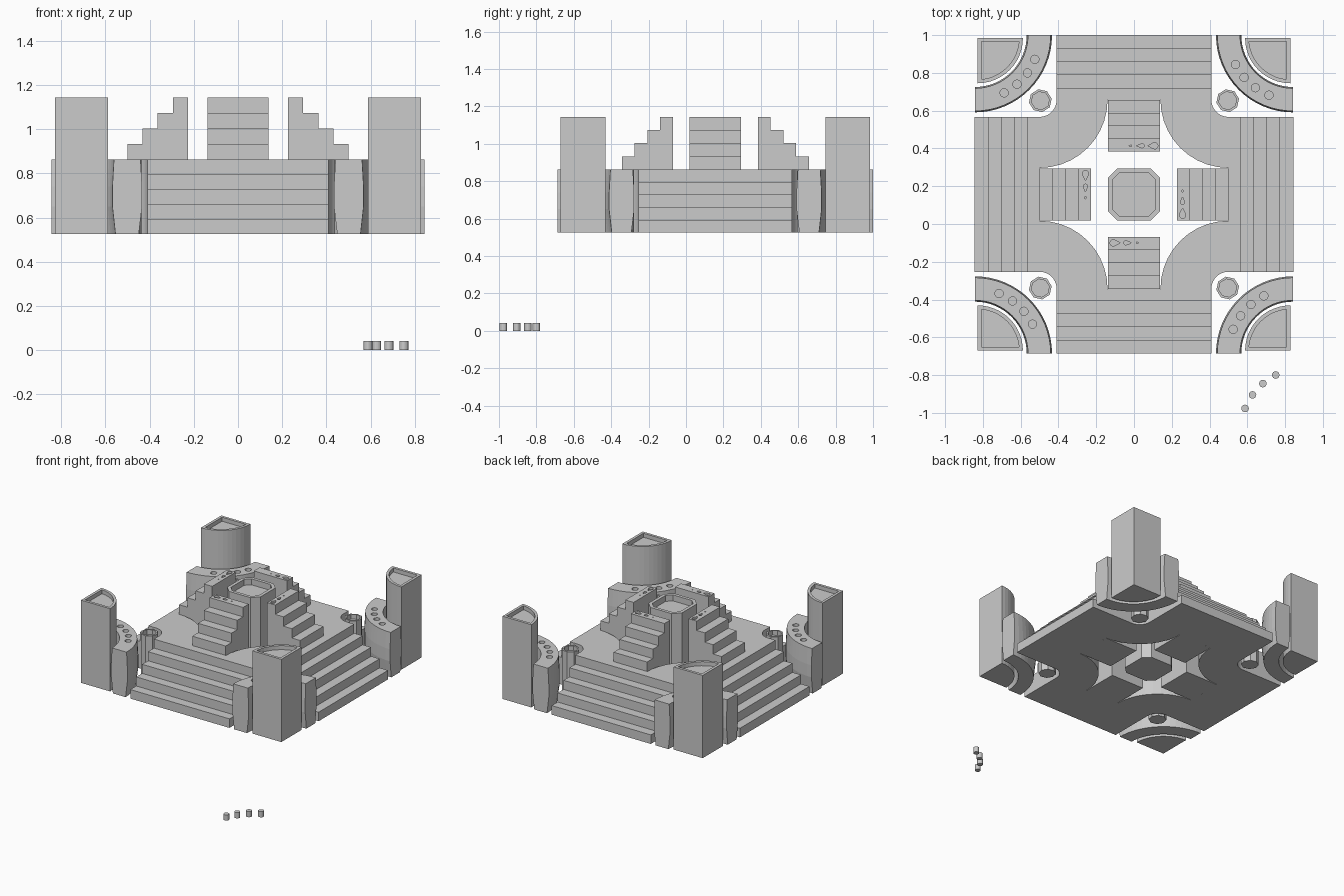
import bpy, bmesh
from math import sin, cos, pi, radians
from mathutils import Matrix

if "Cube" in bpy.data.objects:
    bpy.data.objects.remove(bpy.data.objects["Cube"])

CY = 0.157                       # plan centre of the terrace
Z0, Z1, Z2 = 0.525, 0.863, 1.143  # underside, platform, upper level


def loft(name, rings, caps=True, skip=None, inset=0, depth=0):
    """Skin a list of closed rings; optionally sink a recess in the last cap."""
    bm = bmesh.new()
    vs = [[bm.verts.new(p) for p in r] for r in rings]
    n = len(vs[0])
    for a, b in zip(vs, vs[1:]):
        for i in range(n):
            if i != skip:
                j = (i + 1) % n
                bm.faces.new((a[i], a[j], b[j], b[i]))
    top = None
    if caps:
        bm.faces.new(vs[0][::-1])
        top = bm.faces.new(vs[-1])
    bmesh.ops.recalc_face_normals(bm, faces=bm.faces[:])
    if depth:
        bmesh.ops.inset_region(bm, faces=[top], thickness=inset, use_even_offset=True)
        ext = bmesh.ops.extrude_face_region(bm, geom=[top])["geom"]
        bmesh.ops.translate(bm, vec=(0, 0, -depth),
                            verts=[v for v in ext if isinstance(v, bmesh.types.BMVert)])
        if top.is_valid:
            bm.faces.remove(top)
        bmesh.ops.recalc_face_normals(bm, faces=bm.faces[:])
    me = bpy.data.meshes.new(name)
    bm.to_mesh(me)
    bm.free()
    ob = bpy.data.objects.new(name, me)
    bpy.context.collection.objects.link(ob)
    return ob


def prism(name, pts, z0, z1, **kw):
    return loft(name, [[(x, y, z) for x, y in pts] for z in (z0, z1)], **kw)


def arc(cx, cy, r, a0, a1, n):
    return [(cx + r * cos(radians(a0 + (a1 - a0) * i / n)),
             cy + r * sin(radians(a0 + (a1 - a0) * i / n))) for i in range(n + 1)]


def sweep(name, cx, cy, prof, a0, a1, n, **kw):
    """Turn an (r, z) profile around a vertical axis through part of a circle."""
    rings = []
    for i in range(n + 1):
        a = radians(a0 + (a1 - a0) * i / n)
        rings.append([(cx + r * cos(a), cy + r * sin(a), z) for r, z in prof])
    return loft(name, rings, **kw)


def across(name, prof, w, **kw):
    """Extrude a (y, z) profile across x from -w to w."""
    return loft(name, [[(x, y, z) for y, z in prof] for x in (-w, w)], **kw)


def drill(ob, cutters):
    for c in cutters:
        m = ob.modifiers.new("hole", 'BOOLEAN')
        m.object, m.operation, m.solver = c, 'DIFFERENCE', 'EXACT'
        bpy.context.view_layer.objects.active = ob
        bpy.ops.object.modifier_apply(modifier=m.name)
    for c in cutters:
        bpy.data.objects.remove(c)


def stairs(start, tread, top, rise, count, inner):
    """Profile of steps that descend towards -y."""
    prof, y, z = [(inner, Z0), (inner, top)], start, top
    for _ in range(count):
        prof += [(y, z), (y, z - rise)]
        y, z = y - tread, z - rise
    return prof + [(y, z), (y, Z0)]


parts = []

# Broad outer stairs, open on the inside where they meet the platform
rise = (Z1 - Z0) / 5
parts.append(across("outer_stairs", stairs(-0.564, 0.0698, Z1, rise, 4, -0.5), 0.41, skip=0))

# Curved platform corner joining two stairs
parts.append(sweep("platform_corner", 0.5, -0.5,
                   [(0.09, Z0), (0.36, Z0), (0.36, Z1), (0.09, Z1)], 90, 180, 10, caps=False))

# Inner stairs with three drop-shaped recesses on the top step
inner = across("inner_stairs", stairs(-0.295, 0.0683, Z2, 0.07, 3, -0.227), 0.138)
drops = []
for x, r, l in ((-0.110, 0.017, 0.036), (-0.043, 0.011, 0.03), (0.016, 0.004, 0.01)):
    drops.append(prism("drop_cutter", arc(x, -0.257, r, 60, 300, 8) + [(x + l, -0.257)],
                       Z2 - 0.015, Z2 + 0.05))
drill(inner, drops)
parts.append(inner)

# Curved bench with bulging sides and four peg holes
bench = sweep("curved_bench", 0.843, -0.843,
              [(0.289, Z0), (0.394, Z0), (0.409, 0.65), (0.409, 0.74), (0.402, Z1),
               (0.282, Z1), (0.275, 0.74), (0.275, 0.65)], 90, 180, 16)
angles = [158, 144.3, 130.7, 117]
holes = []
for a in angles:
    hx, hy = 0.843 + 0.343 * cos(radians(a)), -0.843 + 0.343 * sin(radians(a))
    holes.append(prism("peg_cutter", arc(hx, hy, 0.022, 0, 337.5, 15), Z1 - 0.04, Z1 + 0.05))
drill(bench, holes)
parts.append(bench)

# Quarter-round corner tower with sunken top
parts.append(prism("corner_tower", [(0.828, -0.828)] + arc(0.828, -0.828, 0.24, 90, 180, 12),
                   Z0, Z2, inset=0.02, depth=0.03))

# Eight-sided post with hollow top
parts.append(prism("post", arc(0.496, -0.496, 0.061, 10, 325, 7), Z0, Z1, inset=0.012, depth=0.035))

# Repeat every part around the centre
for ob in parts:
    base = ob.data.copy()
    for k in range(4):
        o = ob if k == 0 else bpy.data.objects.new(f"{ob.name}_{k + 1}", base.copy())
        if k:
            bpy.context.collection.objects.link(o)
        o.data.transform(Matrix.Translation((0, CY, 0)) @ Matrix.Rotation(k * pi / 2, 4, 'Z'))

# Central basin: chamfered square with sunken top
h, c = 0.138, 0.088
prism("central_basin", [(x, y + CY) for x, y in
      ((h, -c), (h, c), (c, h), (-c, h), (-h, c), (-h, -c), (-c, -h), (c, -h))],
      Z0, Z2, inset=0.024, depth=0.045)

# Loose pegs lying on the ground
for i, a in enumerate(angles):
    px, py = 0.906 + 0.343 * cos(radians(a)), -1.105 + 0.343 * sin(radians(a))
    prism(f"peg_{i + 1}", arc(px, py, 0.02, 0, 337.5, 15), 0, 0.042)
